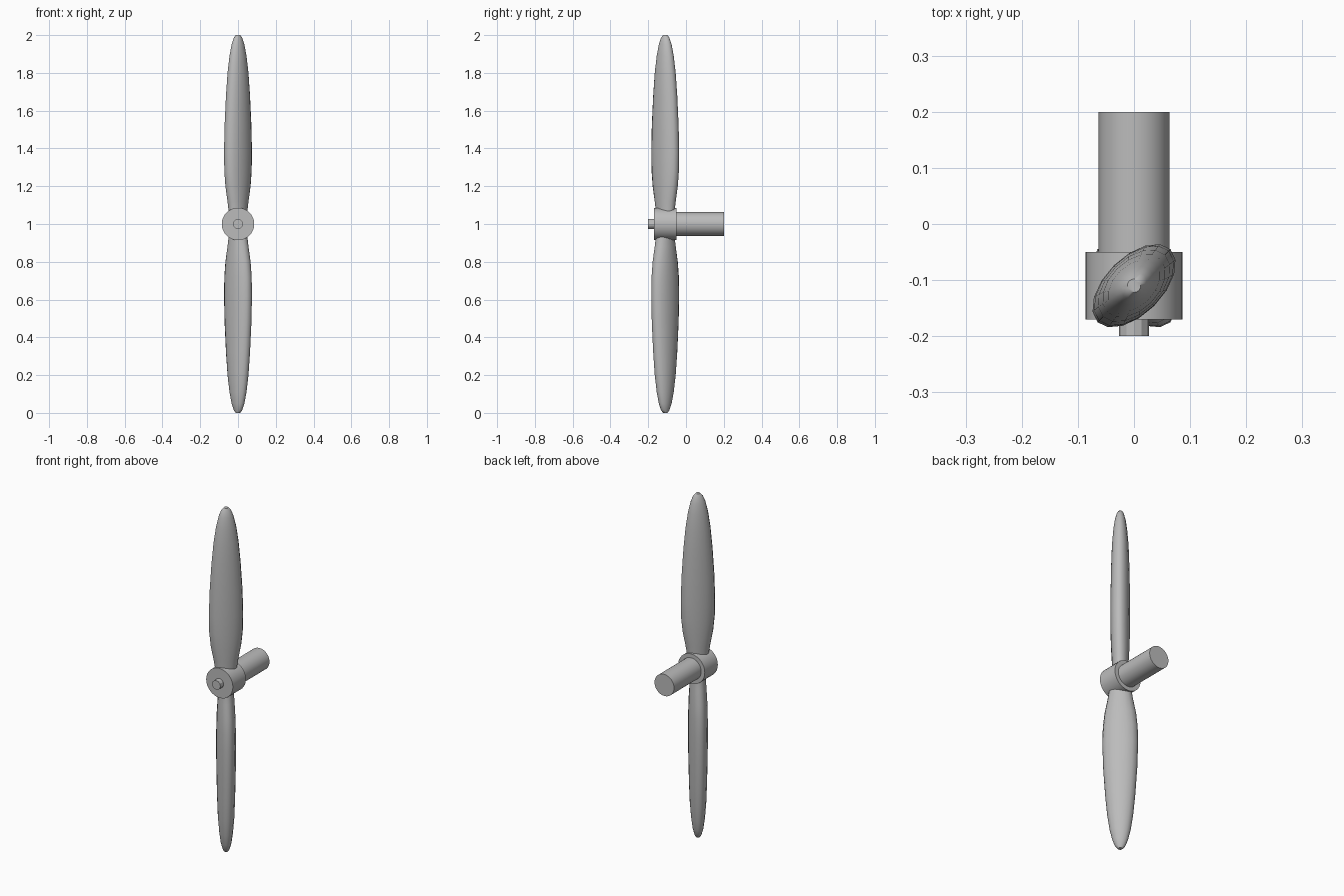
import bpy, bmesh, math
from mathutils import Matrix

cube = bpy.data.objects.get("Cube")
if cube:
    bpy.data.objects.remove(cube)

grey = bpy.data.materials.new("plain grey")
grey.use_nodes = True
colour = (0.5, 0.5, 0.5, 1)
grey.diffuse_color = colour
grey.node_tree.nodes["Principled BSDF"].inputs["Base Color"].default_value = colour

HUB_Z = 1.0
BLADE_Y = -0.11


def finish(bm, name, angle):
    """Turn a bmesh into a named, shaded object."""
    bmesh.ops.recalc_face_normals(bm, faces=bm.faces)
    mesh = bpy.data.meshes.new(name)
    bm.to_mesh(mesh)
    bm.free()
    mesh.materials.append(grey)
    obj = bpy.data.objects.new(name, mesh)
    bpy.context.collection.objects.link(obj)
    bpy.ops.object.select_all(action='DESELECT')
    obj.select_set(True)
    bpy.context.view_layer.objects.active = obj
    bpy.ops.object.shade_smooth_by_angle(angle=math.radians(angle))
    return obj


def cylinder_y(name, radius, y0, y1, sides, angle=35):
    """Cylinder lying along y at hub height."""
    bm = bmesh.new()
    place = (Matrix.Translation((0, (y0 + y1) / 2, HUB_Z))
             @ Matrix.Rotation(math.pi / 2, 4, 'X'))
    bmesh.ops.create_cone(bm, cap_ends=True, segments=sides, radius1=radius,
                          radius2=radius, depth=y1 - y0, matrix=place)
    return finish(bm, name, angle)


# Distance from the hub axis, half chord, half thickness
STATIONS = [
    (0.00, 0.055, 0.038), (0.07, 0.059, 0.041), (0.12, 0.067, 0.044),
    (0.20, 0.082, 0.048), (0.28, 0.090, 0.050), (0.38, 0.092, 0.051),
    (0.52, 0.088, 0.050), (0.68, 0.078, 0.047), (0.80, 0.067, 0.043),
    (0.89, 0.054, 0.036), (0.95, 0.040, 0.028), (0.985, 0.026, 0.019),
    (1.00, 0.012, 0.012),
]


def blade(name, turn):
    """Loft oval sections along z, pitched 45 degrees, then turn about the shaft."""
    bm = bmesh.new()
    sides = 16
    rings = []
    for dist, chord, thick in STATIONS:
        ring = []
        for i in range(sides):
            a = math.tau * i / sides
            ring.append(bm.verts.new((chord * math.cos(a), thick * math.sin(a), dist)))
        rings.append(ring)
    for low, high in zip(rings, rings[1:]):
        for i in range(sides):
            j = (i + 1) % sides
            bm.faces.new((low[i], low[j], high[j], high[i]))
    bm.faces.new(rings[0])
    bm.faces.new(rings[-1])
    place = (Matrix.Translation((0, BLADE_Y, HUB_Z))
             @ Matrix.Rotation(turn, 4, 'Y')
             @ Matrix.Rotation(math.pi / 4, 4, 'Z'))
    bm.transform(place)
    return finish(bm, name, 50)


# Shaft, hub and front pin
cylinder_y("drive_shaft", 0.063, -0.06, 0.20, 32)
cylinder_y("hub", 0.086, -0.17, -0.05, 32)
cylinder_y("front_pin", 0.027, -0.20, -0.16, 12, 25)

# Two opposed blades
blade("upper_blade", 0)
blade("lower_blade", math.pi)
